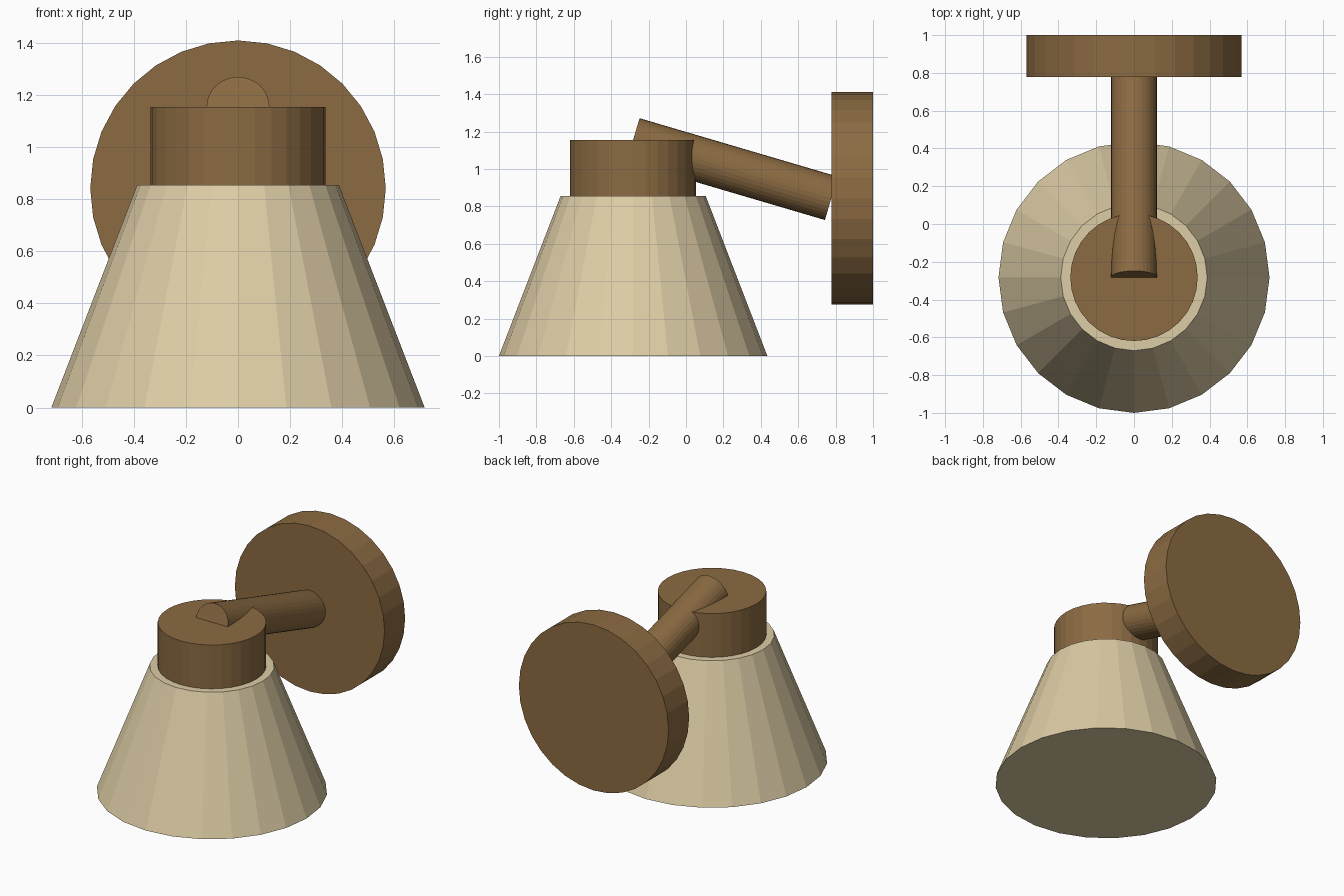
import bpy
from mathutils import Vector

cube = bpy.data.objects.get("Cube")
if cube:
    bpy.data.objects.remove(cube, do_unlink=True)


def material(name, rgb):
    mat = bpy.data.materials.new(name)
    mat.use_nodes = True
    colour = (*rgb, 1.0)
    mat.diffuse_color = colour
    mat.node_tree.nodes["Principled BSDF"].inputs["Base Color"].default_value = colour
    return mat


def frustum(name, start, end, r_start, r_end, sides, mat):
    """Flat-faced cone or cylinder between two points."""
    start, end = Vector(start), Vector(end)
    axis = end - start
    bpy.ops.mesh.primitive_cone_add(
        vertices=sides, radius1=r_start, radius2=r_end, depth=axis.length,
        location=(start + end) / 2,
        rotation=Vector((0, 0, 1)).rotation_difference(axis).to_euler())
    obj = bpy.context.object
    obj.name = name
    obj.data.materials.append(mat)
    return obj


bronze = material("bronze brown", (0.26, 0.147, 0.055))
cream = material("cream", (0.73, 0.61, 0.38))

LAMP_Y = -0.2825
WALL_Y = 0.777
PLATE_Z = 0.843
SHADE_TOP = 0.855
CAP_TOP = 1.155

# Tapered lamp shade, closed at both ends
frustum("shade", (0, LAMP_Y, 0), (0, LAMP_Y, SHADE_TOP), 0.7175, 0.388, 24, cream)

# Socket cap standing on the shade
frustum("socket_cap", (0, LAMP_Y, SHADE_TOP), (0, LAMP_Y, CAP_TOP), 0.337, 0.337, 32, bronze)

# Sloping arm from the cap's top centre to the wall plate
frustum("arm", (0, LAMP_Y, CAP_TOP), (0, WALL_Y, PLATE_Z), 0.121, 0.121, 32, bronze)

# Round wall plate
frustum("wall_plate", (0, WALL_Y, PLATE_Z), (0, 1, PLATE_Z), 0.568, 0.568, 32, bronze)
